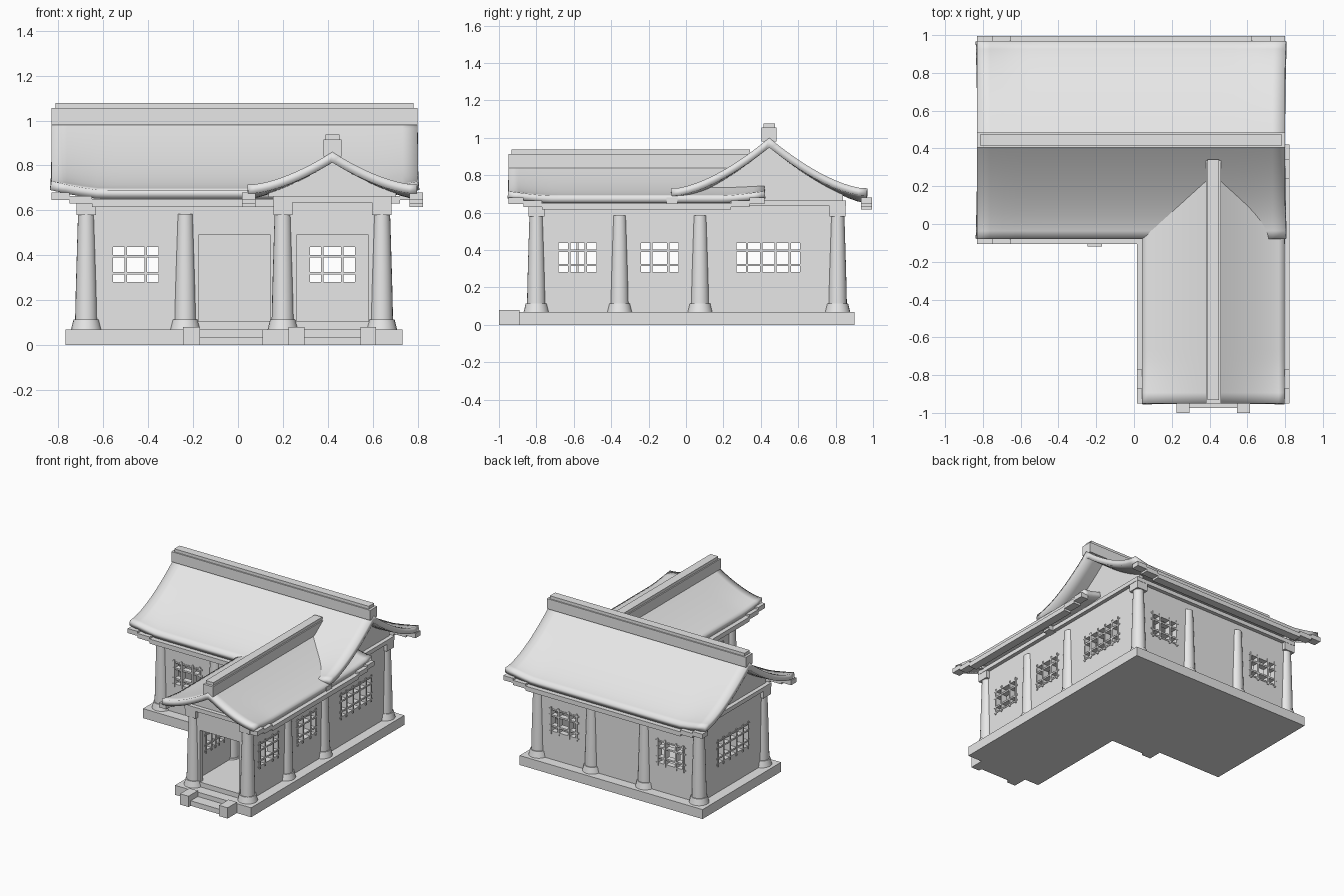
import bpy
import bmesh
from mathutils import Vector

if "Cube" in bpy.data.objects:
    bpy.data.objects.remove(bpy.data.objects["Cube"])

GREY = bpy.data.materials.new("light_grey")
GREY.use_nodes = True
GREY.diffuse_color = (0.8, 0.8, 0.8, 1)
GREY.node_tree.nodes["Principled BSDF"].inputs["Base Color"].default_value = (0.8, 0.8, 0.8, 1)

# Plan: main wing runs along x, front wing along y
X0, XW, X1 = -0.675, 0.2, 0.64
Y0, YM, Y1 = -0.8, 0.075, 0.81
MAIN_Y, WING_X = 0.445, 0.42


def finish(name, bm, solid=0, offset=0, smooth=False):
    bmesh.ops.recalc_face_normals(bm, faces=bm.faces)
    mesh = bpy.data.meshes.new(name)
    bm.to_mesh(mesh)
    bm.free()
    mesh.materials.append(GREY)
    obj = bpy.data.objects.new(name, mesh)
    bpy.context.collection.objects.link(obj)
    if solid:
        mod = obj.modifiers.new("thickness", "SOLIDIFY")
        mod.thickness, mod.offset = solid, offset
        mod.use_even_offset = True
    if smooth:
        bpy.ops.object.select_all(action="DESELECT")
        obj.select_set(True)
        bpy.context.view_layer.objects.active = obj
        bpy.ops.object.shade_smooth_by_angle(angle=0.5)
    return obj


def add_box(bm, xs, ys, zs):
    verts = bmesh.ops.create_cube(bm, size=1)["verts"]
    for v in verts:
        v.co = Vector([a + (b - a) * (c + 0.5) for (a, b), c in zip((xs, ys, zs), v.co)])


def boxes(name, *items):
    bm = bmesh.new()
    for item in items:
        add_box(bm, *item)
    return finish(name, bm)


def l_slab(name, grow, z0, z1):
    """L-shaped slab around the column lines."""
    g = grow
    plan = [(X0 - g, YM - g), (XW - g, YM - g), (XW - g, Y0 - g),
            (X1 + g, Y0 - g), (X1 + g, Y1 + g), (X0 - g, Y1 + g)]
    bm = bmesh.new()
    face = bm.faces.new([bm.verts.new((x, y, z0)) for x, y in plan])
    top = bmesh.ops.extrude_face_region(bm, geom=[face])["geom"]
    bmesh.ops.translate(bm, vec=(0, 0, z1 - z0),
                        verts=[v for v in top if isinstance(v, bmesh.types.BMVert)])
    return finish(name, bm)


def wall(name, axis, pos, a0, a1, windows=(), door=None):
    """Wall with real openings, plus crossing lattice bars in each window."""
    def place(a, off, z):
        return (a, pos + off, z) if axis == "x" else (pos + off, a, z)

    holes = [(c - w / 2, c + w / 2, 0.28, 0.44) for c, w, n in windows]
    if door:
        holes.append((door - 0.16, door + 0.16, 0.07, 0.49))
    aa = sorted({a0, a1, *[h[0] for h in holes], *[h[1] for h in holes]})
    zz = sorted({0.07, 0.64, *[h[2] for h in holes], *[h[3] for h in holes]})
    bm = bmesh.new()
    for p, q in zip(aa, aa[1:]):
        for r, s in zip(zz, zz[1:]):
            ca, cz = (p + q) / 2, (r + s) / 2
            if not any(h[0] < ca < h[1] and h[2] < cz < h[3] for h in holes):
                bm.faces.new([bm.verts.new(place(a, 0, z))
                              for a, z in ((p, r), (q, r), (q, s), (p, s))])
    bmesh.ops.remove_doubles(bm, verts=bm.verts, dist=1e-5)
    finish(name, bm, 0.035)

    bars = bmesh.new()

    def bar(a, b, z0, z1, depth):
        lo, hi = place(a, -depth, z0), place(b, depth, z1)
        add_box(bars, *zip(lo, hi))

    for c, w, n in windows:
        end = w / 2 - 0.058
        for i in range(n):
            a = c - end + 2 * end * i / (n - 1)
            bar(a - 0.006, a + 0.006, 0.26, 0.46, 0.024)
        for z in (0.32, 0.396):
            bar(c - w / 2 - 0.02, c + w / 2 + 0.02, z - 0.006, z + 0.006, 0.021)
        for side in (-1, 1):
            a, z = c + side * (w / 2 + 0.003), 0.36 + side * 0.083
            bar(a - 0.005, a + 0.005, 0.26, 0.46, 0.024)
            bar(c - w / 2 - 0.02, c + w / 2 + 0.02, z - 0.005, z + 0.005, 0.021)
    if windows:
        finish(name + "_lattice", bars)
    else:
        bars.free()


# Plinth, floor and wall plate
l_slab("plinth", 0.092, 0, 0.07)
l_slab("floor", 0.015, 0.068, 0.105)
l_slab("wall_plate", 0.045, 0.635, 0.665)

# Entrance steps with cheek blocks
boxes("front_steps",
      ((0.225, 0.295), (-1, -0.89), (0, 0.08)),
      ((0.545, 0.615), (-1, -0.89), (0, 0.08)),
      ((0.295, 0.545), (-0.975, -0.89), (0, 0.037)))
boxes("court_steps",
      ((-0.245, -0.17), (-0.12, -0.015), (0, 0.08)),
      ((-0.17, 0.11), (-0.1, -0.015), (0, 0.037)))

# Walls
small, wide = 0.205, 0.345
wall("back_wall", "x", Y1, X0, X1, [(-0.455, small, 2), (WING_X, small, 2)])
wall("court_wall", "x", YM, X0, XW, [(-0.455, small, 2)], door=-0.016)
wall("front_wall", "x", Y0, XW, X1, door=WING_X)
wall("right_wall", "y", X0, YM, Y1, [(0.44, wide, 4)])
wall("left_wall", "y", X1, Y0, Y1,
     [(-0.58, small, 2), (-0.14, small, 2), (0.44, wide, 4)])
wall("wing_inner_wall", "y", XW, Y0, YM, [(-0.58, small, 3), (-0.14, small, 2)])

# Columns: tapered shaft on a flared foot, capped at the corners
corners = [(X0, YM), (X0, Y1), (X1, Y1), (X1, Y0), (XW, Y0)]
middles = [(-0.235, YM), (-0.235, Y1), (XW, Y1), (XW, YM), (XW, -0.355),
           (X1, -0.355), (X1, YM)]
for i, (x, y) in enumerate(corners + middles):
    bm = bmesh.new()
    rings = [(0.068, 0.07), (0.057, 0.115), (0.05, 0.115), (0.047, 0.25),
             (0.042, 0.42), (0.037, 0.585)]
    for (r1, z1), (r2, z2) in zip(rings, rings[1:]):
        if z1 == z2:
            continue
        made = bmesh.ops.create_cone(bm, cap_ends=z1 < 0.08 or z2 > 0.5, segments=20,
                                     radius1=r1, radius2=r2, depth=z2 - z1)
        bmesh.ops.translate(bm, verts=made["verts"], vec=(x, y, (z1 + z2) / 2))
    bmesh.ops.remove_doubles(bm, verts=bm.verts, dist=1e-5)
    finish(f"column_{i + 1}", bm, smooth=True)
    if i < len(corners):
        boxes(f"column_cap_{i + 1}",
              ((x - 0.043, x + 0.043), (y - 0.043, y + 0.043), (0.58, 0.636)))


def roof(name, along, mid, line, half, span, ridge, eave, lift, gables):
    """Curved gable roof with upswept corners, stepped eaves, ridge and gables."""
    def place(u, d, z):
        return (mid + u, line + d, z) if along == "x" else (line + d, mid + u, z)

    def height(d):
        return eave + (ridge - eave) * (1 - abs(d) / span) ** 1.4

    n, m = 12, 24
    bm = bmesh.new()
    grid = []
    for i in range(m + 1):
        u = half * (2 * i / m - 1)
        sweep = lift * (max(0, abs(u) - half + 0.22) / 0.22) ** 1.3
        ds = [span * j / n for j in range(-n, n + 1)]
        grid.append([bm.verts.new(place(u, d, height(d) + sweep * (d / span) ** 2))
                     for d in ds])
    for a, b in zip(grid, grid[1:]):
        for j in range(2 * n):
            bm.faces.new((a[j], b[j], b[j + 1], a[j + 1]))
    skin = finish(name, bm, 0.04, -1, smooth=True)
    if skin.data.polygons[0].normal.z < 0:
        skin.data.flip_normals()

    # Stepped eave boards
    eaves = bmesh.new()
    steps = [(-half, -half + 0.08, 0.03), (-half + 0.08, -half + 0.18, 0.015),
             (-half + 0.18, half - 0.18, 0), (half - 0.18, half - 0.08, 0.015),
             (half - 0.08, half, 0.03)]
    for side in (-1, 1):
        for a, b, up in steps:
            lo = place(a, side * (span - 0.035), 0.616 + up)
            hi = place(b, side * (span + 0.025), 0.65 + up)
            add_box(eaves, *[tuple(sorted(p)) for p in zip(lo, hi)])
    finish(name + "_eaves", eaves)

    # Ridge beam and its narrower cap
    beam = bmesh.new()
    back = -0.06 if along == "y" else 0
    for w, z0, z1, inset in ((0.04, ridge - 0.02, ridge + 0.055, 0),
                             (0.031, ridge + 0.055, ridge + 0.077, 0.018)):
        add_box(beam, *zip(place(-half + inset, -w, z0), place(half - inset + back, w, z1)))
    finish(name + "_ridge", beam)

    # Gable infill
    for k, u in enumerate(gables):
        bm = bmesh.new()
        ds = [span * j / 20 for j in range(-15, 16)]
        pts = [(d, height(d) - 0.025) for d in ds if height(d) - 0.025 > 0.67]
        pts = [(pts[0][0], 0.66)] + pts + [(pts[-1][0], 0.66)]
        bm.faces.new([bm.verts.new(place(u - mid, d, z)) for d, z in pts])
        finish(f"{name}_gable_{k + 1}", bm, 0.03)


roof("main_roof", "x", -0.015, MAIN_Y, 0.815, 0.525, 1.0, 0.69, 0.04, [X0, X1])
roof("wing_roof", "y", -0.265, WING_X, 0.685, 0.378, 0.86, 0.69, 0.025, [Y0])
